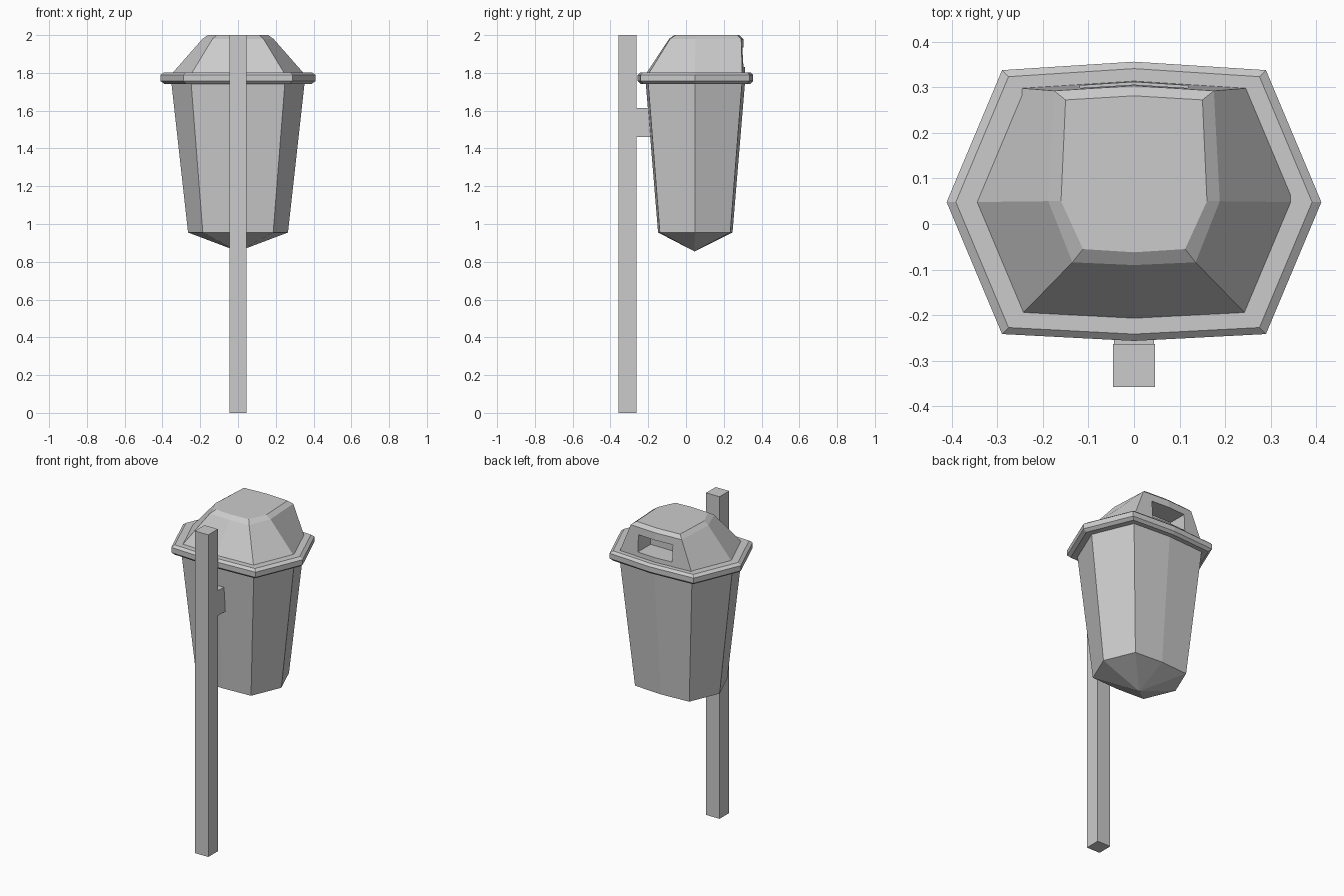
import bpy, bmesh

if "Cube" in bpy.data.objects:
    bpy.data.objects.remove(bpy.data.objects["Cube"])

CY = 0.048  # depth centre of the bin
# half outline of the eight-sided bin: front, front corner, side, back corner, back
HALF = [(0, -0.263), (0.25, -0.25), (0.355, 0), (0.25, 0.25), (0, 0.266)]


def ring(half, z, s=1.0, cy=CY):
    pts = half + [(-x, y) for x, y in half[3:0:-1]]
    return [(x * s, y * s + cy, z) for x, y in pts]


def finish(name, bm):
    bmesh.ops.recalc_face_normals(bm, faces=bm.faces)
    me = bpy.data.meshes.new(name)
    bm.to_mesh(me)
    bm.free()
    ob = bpy.data.objects.new(name, me)
    bpy.context.collection.objects.link(ob)
    return ob


def loft(name, rings, apex=None):
    bm = bmesh.new()
    rows = [[bm.verts.new(p) for p in r] for r in rings]
    n = len(rows[0])
    for a, b in zip(rows, rows[1:]):
        for i in range(n):
            j = (i + 1) % n
            bm.faces.new((a[i], a[j], b[j], b[i]))
    bm.faces.new(rows[-1])
    if apex:
        tip = bm.verts.new(apex)
        for i in range(n):
            bm.faces.new((rows[0][(i + 1) % n], rows[0][i], tip))
    else:
        bm.faces.new(rows[0][::-1])
    return finish(name, bm)


def box(name, lo, hi):
    bm = bmesh.new()
    bmesh.ops.create_cube(bm, size=1)
    for v in bm.verts:
        v.co = [(a + b) / 2 + c * (b - a) for a, b, c in zip(lo, hi, v.co)]
    return finish(name, bm)


# post and bracket
box("post", (-0.046, -0.357, 0), (0.046, -0.263, 2.0))
box("bracket", (-0.044, -0.268, 1.46), (0.044, -0.16, 1.615))

# tapered body with a pointed underside
loft("bin_body", [ring(HALF, 0.955, 0.745), ring(HALF, 1.77)], (0, CY - 0.003, 0.855))

# chamfered rim
loft("rim", [ring(HALF, z, s) for z, s in
             ((1.742, 1.10), (1.757, 1.157), (1.789, 1.157), (1.803, 1.10))])

# lid with an upright back and a bevelled top
shoulder = [(0, -0.09), (0.135, -0.084), (0.188, 0.05), (0.175, 0.292), (0, 0.303)]
crown = [(0, -0.062), (0.112, -0.055), (0.16, 0.05), (0.15, 0.272), (0, 0.281)]
lid = loft("lid", [ring(HALF, 1.79), ring(shoulder, 1.98, 1, 0), ring(crown, 2.0, 1, 0)])

# opening cut into the back of the lid
cutter = box("opening_cutter", (-0.118, 0.18, 1.83), (0.118, 0.4, 1.935))
cutter.hide_render = True
mod = lid.modifiers.new("opening", 'BOOLEAN')
mod.operation = 'DIFFERENCE'
mod.solver = 'EXACT'
mod.object = cutter
bpy.context.view_layer.objects.active = lid
bpy.ops.object.modifier_apply(modifier=mod.name)
bpy.data.objects.remove(cutter)
